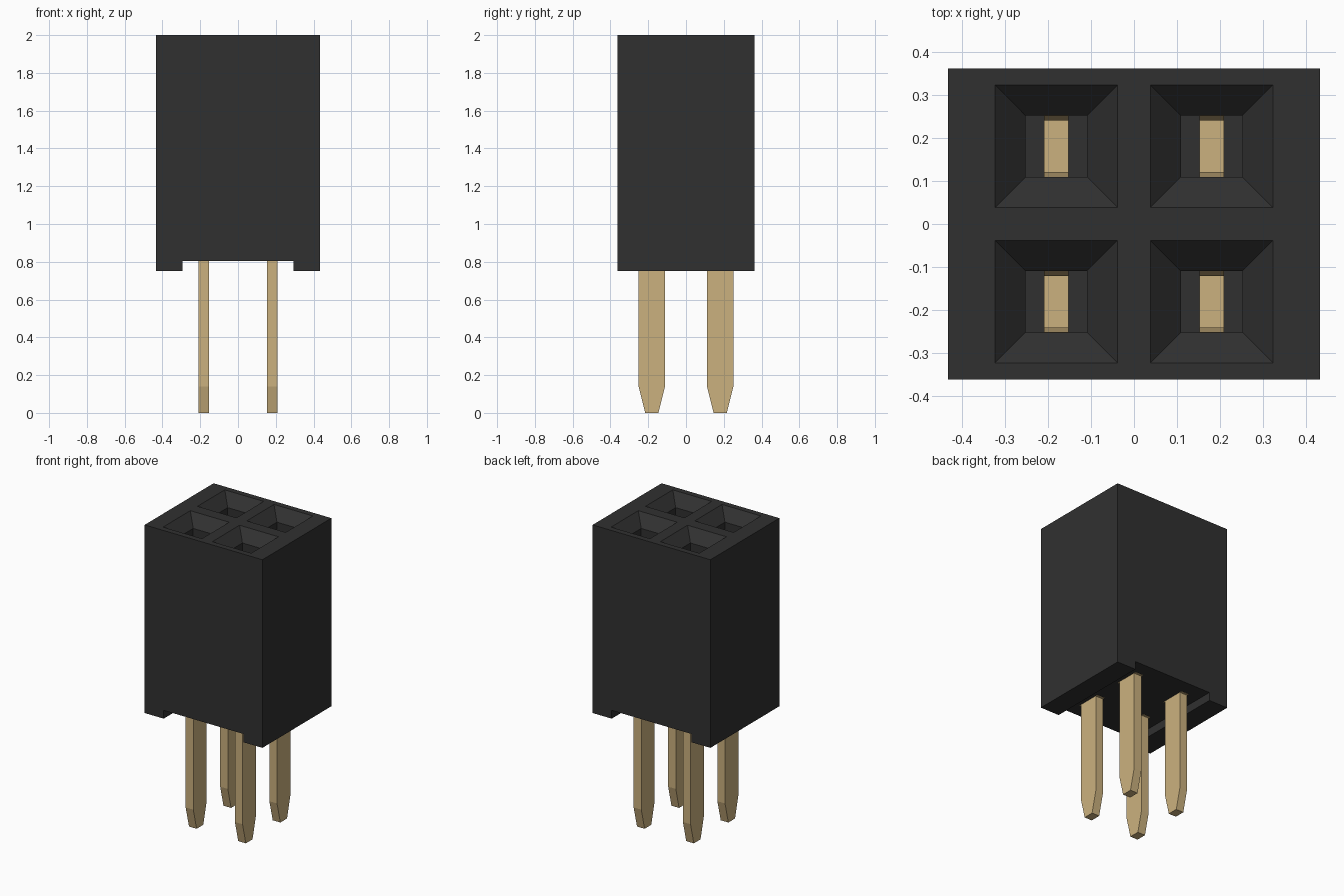
import bpy
import bmesh

if "Cube" in bpy.data.objects:
    bpy.data.objects.remove(bpy.data.objects["Cube"])

PITCH = 0.181          # offset of each socket from the centre
HALF_X, HALF_Y = 0.433, 0.362
BASE, NOTCH, TOP = 0.75, 0.805, 2.0


def material(name, colour):
    mat = bpy.data.materials.new(name)
    mat.use_nodes = True
    mat.diffuse_color = (*colour, 1)
    mat.node_tree.nodes["Principled BSDF"].inputs["Base Color"].default_value = (*colour, 1)
    return mat


def prism(bm, points, axis, low, high):
    """Extrude a closed 2D profile along x or y."""
    def place(a, z, d):
        return (d, a, z) if axis == "x" else (a, d, z)
    rings = [[bm.verts.new(place(a, z, d)) for a, z in points] for d in (low, high)]
    bm.faces.new(rings[0])
    bm.faces.new(rings[1][::-1])
    n = len(points)
    for i in range(n):
        j = (i + 1) % n
        bm.faces.new((rings[0][j], rings[0][i], rings[1][i], rings[1][j]))


def pocket(bm, x, y):
    """Square pocket with a funnel-shaped mouth."""
    levels = [(0.95, 0.072), (1.928, 0.072), (TOP, 0.143), (TOP + 0.05, 0.143)]
    rings = [[bm.verts.new((x + sx * h, y + sy * h, z))
              for sx, sy in ((-1, -1), (1, -1), (1, 1), (-1, 1))] for z, h in levels]
    bm.faces.new(rings[0])
    bm.faces.new(rings[-1])
    for a, b in zip(rings, rings[1:]):
        for i in range(4):
            j = (i + 1) % 4
            bm.faces.new((a[i], a[j], b[j], b[i]))


def finish(bm, name, mat):
    bmesh.ops.recalc_face_normals(bm, faces=bm.faces)
    mesh = bpy.data.meshes.new(name)
    bm.to_mesh(mesh)
    bm.free()
    mesh.materials.append(mat)
    obj = bpy.data.objects.new(name, mesh)
    bpy.context.collection.objects.link(obj)
    return obj


black = material("black plastic", (0.030, 0.030, 0.030))
gold = material("gold metal", (0.60, 0.44, 0.21))
sockets = [(sx * PITCH, sy * PITCH) for sx in (-1, 1) for sy in (-1, 1)]

# Housing with a channel across the underside
bm = bmesh.new()
prism(bm, [(-HALF_X, BASE), (-0.293, BASE), (-0.293, NOTCH), (0.293, NOTCH),
           (0.293, BASE), (HALF_X, BASE), (HALF_X, TOP), (-HALF_X, TOP)],
      "y", -HALF_Y, HALF_Y)
housing = finish(bm, "housing", black)

# Socket openings
bm = bmesh.new()
for x, y in sockets:
    pocket(bm, x, y)
cutter = finish(bm, "socket_cutter", black)
cutter.hide_render = True
cut = housing.modifiers.new("sockets", "BOOLEAN")
cut.operation = "DIFFERENCE"
cut.solver = "EXACT"
cut.object = cutter
bpy.context.view_layer.objects.active = housing
bpy.ops.object.modifier_apply(modifier=cut.name)
bpy.data.objects.remove(cutter)

# Pins: tapered tail below, forked contact inside the socket
half = [(0.035, 0), (0.07, 0.14), (0.07, 0.803), (0.085, 0.803),
        (0.085, 1.8), (0.071, 1.8), (0.06, 1.6), (0.06, 1.1)]
outline = half + [(-a, z) for a, z in reversed(half)]
for i, (x, y) in enumerate(sockets):
    bm = bmesh.new()
    prism(bm, [(y + a, z) for a, z in outline], "x", x - 0.028, x + 0.028)
    finish(bm, f"pin_{i + 1}", gold)
